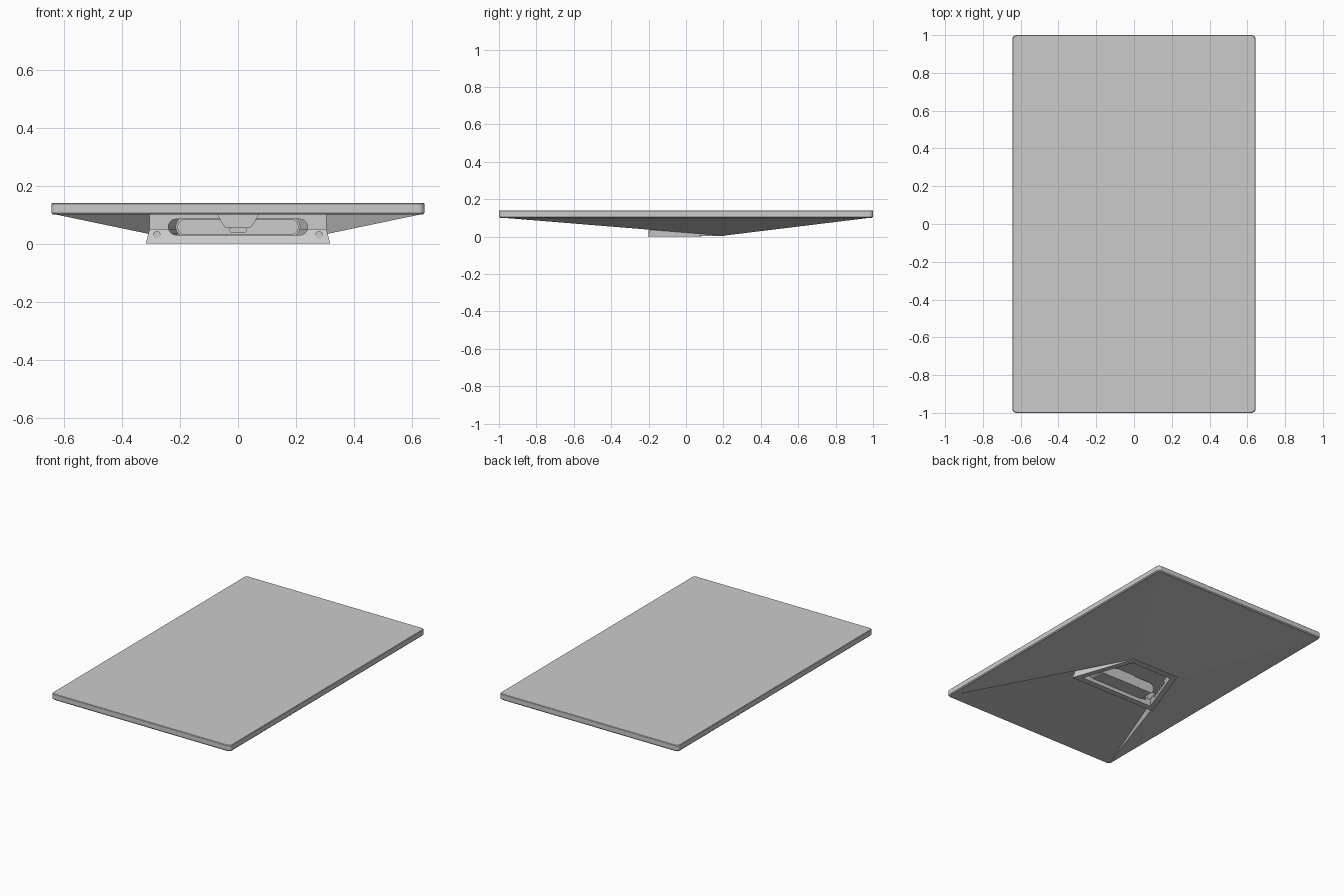
import bpy, bmesh, math
from mathutils import Vector

if "Cube" in bpy.data.objects:
    bpy.data.objects.remove(bpy.data.objects["Cube"])


def loft(name, loops, ring=False):
    """Join matching loops of points into a solid; ring=True closes the last loop to the first."""
    bm = bmesh.new()
    rows = [[bm.verts.new(p) for p in lp] for lp in loops]
    n = len(rows[0])
    pairs = list(zip(rows, rows[1:])) + ([(rows[-1], rows[0])] if ring else [])
    for a, b in pairs:
        for i in range(n):
            j = (i + 1) % n
            bm.faces.new((a[i], a[j], b[j], b[i]))
    if not ring:
        bm.faces.new(rows[0])
        bm.faces.new(rows[-1])
    bmesh.ops.recalc_face_normals(bm, faces=bm.faces)
    me = bpy.data.meshes.new(name)
    bm.to_mesh(me)
    bm.free()
    ob = bpy.data.objects.new(name, me)
    bpy.context.collection.objects.link(ob)
    return ob


def rounded(hx, hy, r, seg=5):
    pts = []
    for k, (sx, sy) in enumerate([(1, 1), (-1, 1), (-1, -1), (1, -1)]):
        for i in range(seg + 1):
            a = math.pi / 2 * (k + i / seg)
            pts.append((sx * (hx - r) + r * math.cos(a), sy * (hy - r) + r * math.sin(a)))
    return pts


def along_y(name, pts, y0, y1, cz=0):
    return loft(name, [[(x, y, z + cz) for x, z in pts] for y in (y0, y1)])


def trapezoid(front_x, front_y, back_x, back_y, z, back_z=None):
    bz = z if back_z is None else back_z
    return [(-front_x, front_y, z), (front_x, front_y, z), (back_x, back_y, bz), (-back_x, back_y, bz)]


# Flat top panel with softened rim
rim = [(0.005, 0.100), (0.0, 0.106), (0.0, 0.137), (0.003, 0.140)]
loft("top_panel", [[(x, y, z) for x, y in rounded(0.643 - d, 1.0 - d, 0.02)] for d, z in rim])

# Sloping underside: side and back facets with walls along the open front wedge
HX, HY, RX, RY = 0.637, 0.994, 0.172, 0.2
bm = bmesh.new()
v = {}
for s in (-1, 1):
    v[s] = [bm.verts.new(p) for p in ((s * HX, -HY, 0.102), (s * HX, HY, 0.102),
                                      (s * RX, RY, 0.005), (s * RX, RY, 0.102))]
    f, b, r, u = v[s]
    bm.faces.new((f, b, r))
    bm.faces.new((f, r, u))
    bm.faces.new((f, u, b))
a, c = v[-1], v[1]
bm.faces.new((a[1], c[1], c[2], a[2]))
bm.faces.new((a[2], c[2], c[3], a[3]))
bm.faces.new((a[1], a[3], c[3], c[1]))
bmesh.ops.recalc_face_normals(bm, faces=bm.faces)
me = bpy.data.meshes.new("underside_shell")
bm.to_mesh(me)
bm.free()
bpy.context.collection.objects.link(bpy.data.objects.new("underside_shell", me))

# Trapezoid base frame with open middle
frame = loft("base_frame", [
    trapezoid(0.305, -0.188, 0.165, 0.195, 0.05),
    trapezoid(0.318, -0.205, 0.172, 0.205, 0.0, 0.003),
    trapezoid(0.268, -0.165, 0.148, 0.165, 0.0, 0.003),
    trapezoid(0.268, -0.165, 0.148, 0.165, 0.05)], ring=True)

# Upright wall above the front bar, and the slot housing behind it
wall = along_y("front_wall", [(-0.305, 0.045), (0.305, 0.045), (0.305, 0.102), (-0.305, 0.102)],
               -0.178, -0.163)
housing = along_y("slot_housing", rounded(0.215, 0.034, 0.033, 6), -0.17, -0.07, 0.058)
cutter = along_y("slot_cutter", rounded(0.24, 0.027, 0.026, 8), -0.25, -0.16, 0.057)
inner = along_y("housing_cutter", rounded(0.207, 0.026, 0.025, 8), -0.25, -0.08, 0.057)
for ob, cut in ((frame, cutter), (wall, cutter), (housing, inner)):
    m = ob.modifiers.new("slot", 'BOOLEAN')
    m.operation, m.solver, m.object = 'DIFFERENCE', 'EXACT', cut
for cut in (cutter, inner):
    cut.hide_render = True
    cut.display_type = 'WIRE'

# Central bracket and its small knob
along_y("centre_bracket", [(-0.072, 0.102), (-0.068, 0.092), (-0.045, 0.056),
                           (0.045, 0.056), (0.068, 0.092), (0.072, 0.102)], -0.186, -0.075)
along_y("centre_knob", rounded(0.03, 0.009, 0.0085, 4), -0.15, -0.075, 0.047)

# Round feet screws on the front bar
for s in (-1, 1):
    bpy.ops.mesh.primitive_cylinder_add(vertices=16, radius=0.013, depth=0.02,
                                        location=(s * 0.28, -0.19, 0.03),
                                        rotation=(math.pi / 2, 0, 0))
    bpy.context.object.name = "bar_screw"

# Row of small sockets on the inner side wall
p, q = Vector((-0.266, -0.16, 0.03)), Vector((-0.148, 0.16, 0.03))
turn = math.atan2(q.y - p.y, q.x - p.x)
for i in range(6):
    bpy.ops.mesh.primitive_cube_add(size=1, location=p.lerp(q, 0.2 + i * 0.1),
                                    rotation=(0, 0, turn))
    bpy.context.object.scale = (0.016, 0.008, 0.01)
    bpy.context.object.name = "socket"
